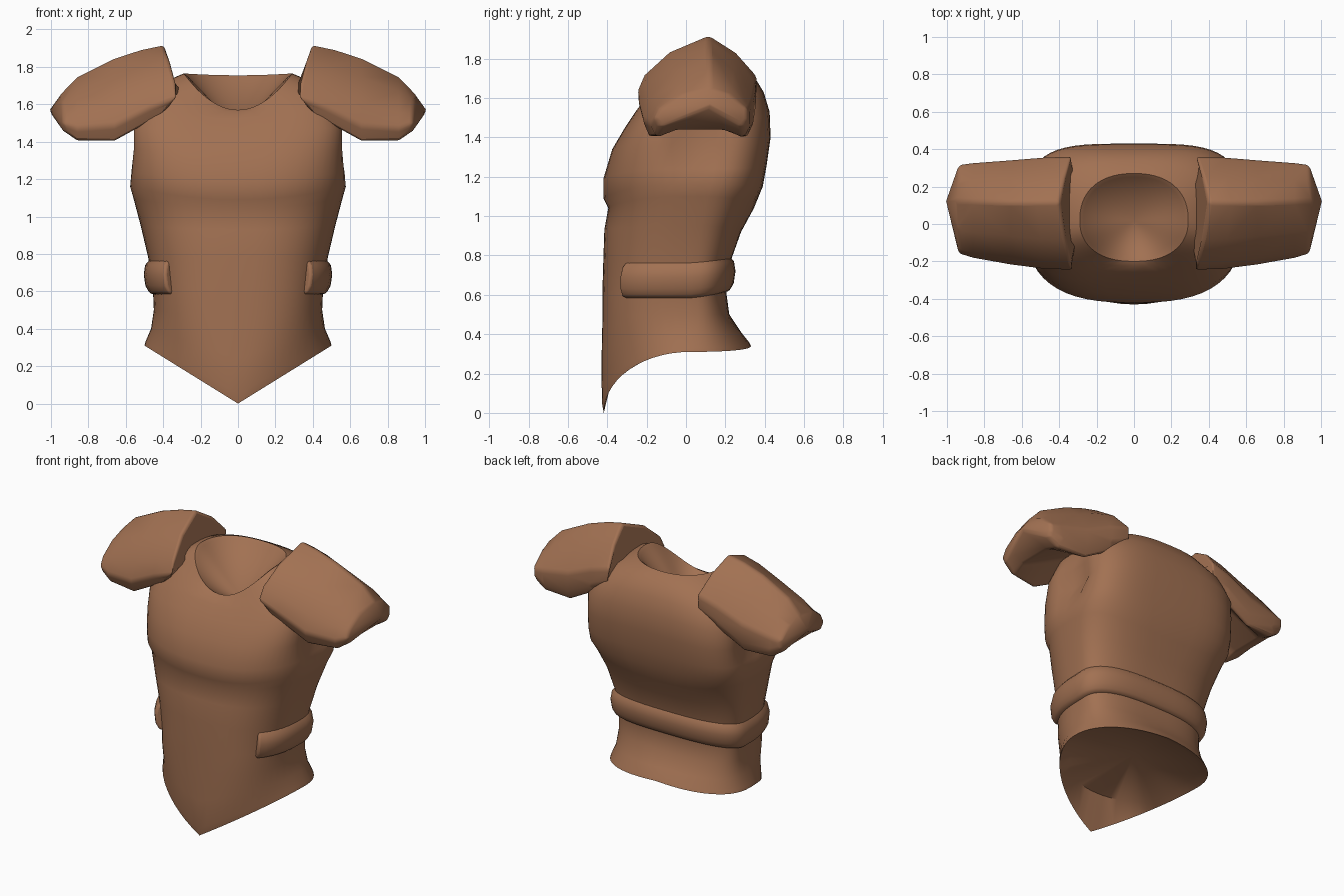
import bpy, bmesh
from math import sin, cos, pi, radians, exp

cube = bpy.data.objects.get("Cube")
if cube:
    bpy.data.objects.remove(cube)

leather = bpy.data.materials.new("brown leather")
leather.use_nodes = True
COLOR = (0.36, 0.165, 0.085, 1)
leather.diffuse_color = COLOR
leather.node_tree.nodes["Principled BSDF"].inputs["Base Color"].default_value = COLOR


def finish(name, bm, angle, bevel=0):
    bmesh.ops.recalc_face_normals(bm, faces=bm.faces)
    mesh = bpy.data.meshes.new(name)
    bm.to_mesh(mesh)
    bm.free()
    mesh.materials.append(leather)
    ob = bpy.data.objects.new(name, mesh)
    bpy.context.collection.objects.link(ob)
    if bevel:
        mod = ob.modifiers.new("soft edges", "BEVEL")
        mod.width, mod.segments, mod.angle_limit = bevel, 3, radians(35)
    bpy.ops.object.select_all(action="DESELECT")
    ob.select_set(True)
    bpy.context.view_layer.objects.active = ob
    bpy.ops.object.shade_smooth_by_angle(angle=radians(angle))


def bridge(bm, a, b, closed=True):
    n = len(a)
    for i in range(n if closed else n - 1):
        j = (i + 1) % n
        bm.faces.new((a[i], a[j], b[j], b[i]))


def section(t, w, front, back, zf, zs, zb, pf=2.6, pb=2.8, rise=2):
    """Point on a rounded body outline; t = 0 is front, pi is back."""
    s, c = sin(t), cos(t)
    k = 2 / (pf if c > 0 else pb)
    x = w * abs(s) ** k * (1 if s > 0 else -1)
    mid = 0.02
    y = mid + abs(c) ** k * ((front if c > 0 else back) - mid)
    end = zf if c > 0 else zb
    return x, y, end + (zs - end) * min(1, abs(x) / w) ** rise


# Body outlines: half width, front y, back y, heights at front, side, back,
# then squareness of front and back, and how the height rises to the side
rings = [
    (0.50, -0.418, 0.33, 0.00, 0.31, 0.34, 2, 2.3, 1),
    (0.495, -0.427, 0.32, 0.05, 0.33, 0.36, 2, 2.3, 1),
    (0.465, -0.43, 0.28, 0.24, 0.40, 0.41, 2.2, 2.4, 1),
    (0.45, -0.425, 0.22, 0.46, 0.50, 0.50),
    (0.455, -0.425, 0.205, 0.61, 0.61, 0.61),
    (0.48, -0.42, 0.23, 0.78, 0.78, 0.78),
    (0.52, -0.415, 0.28, 0.93, 0.95, 0.92, 2.6, 3),
    (0.56, -0.395, 0.345, 1.04, 1.10, 1.04, 2.6, 3.4),
    (0.58, -0.42, 0.39, 1.09, 1.16, 1.15, 2.6, 3.6),
    (0.58, -0.42, 0.41, 1.19, 1.24, 1.26, 2.7, 3.8),
    (0.575, -0.375, 0.43, 1.34, 1.36, 1.40, 3.1, 3.8),
    (0.575, -0.31, 0.425, 1.45, 1.48, 1.53, 3.4, 3.8),
    (0.53, -0.26, 0.395, 1.52, 1.60, 1.63, 3.2, 3.4),
    (0.42, -0.225, 0.34, 1.56, 1.71, 1.72, 2.5, 2.7),
    (0.29, -0.20, 0.27, 1.57, 1.765, 1.755, 2.3, 2.3),
]

# Breastplate shell with neck hollow and hollow hem
COLS = 56
bm = bmesh.new()
loops = []
for ring in rings:
    loop = []
    for i in range(COLS):
        x, y, z = section(2 * pi * i / COLS, *ring)
        # arm openings pressed into the sides
        if abs(x) > 0.3:
            d2 = (y - 0.07) ** 2 + (z - 1.40) ** 2
            x *= 1 - 0.16 * exp(-d2 / 0.018)
        loop.append(bm.verts.new((x, y, z)))
    loops.append(loop)
for a, b in zip(loops, loops[1:]):
    bridge(bm, a, b)


def hollow(rim, centre, inset, lift, floor):
    inner = [bm.verts.new((v.co.x * inset, v.co.y * inset, max(v.co.z + lift, floor)))
             for v in rim]
    bridge(bm, rim, inner)
    tip = bm.verts.new(centre)
    for i in range(COLS):
        bm.faces.new((inner[i], inner[(i + 1) % COLS], tip))


hollow(loops[-1], (0, 0.02, 1.47), 0.93, -0.015, 0)
hollow(loops[0], (0, 0, 0.37), 0.86, 0.02, 0.25)
finish("breastplate", bm, 50)

# Waist belt around the sides and back, open at the front
bm = bmesh.new()
start, steps = 0.8, 36
profile = [(-0.03, 0.585), (0.02, 0.60), (0.035, 0.64), (0.035, 0.70), (0.02, 0.75), (-0.02, 0.79)]
rows = []
for i in range(steps + 1):
    t = start + (2 * pi - 2 * start) * i / steps
    tilt = 0.03 * max(0, -cos(t))
    row = []
    for off, z in profile:
        z += tilt - 0.01
        grow = (z - 0.61) * 0.15
        p = section(t, 0.457 + grow + off, -0.42 - off, 0.20 + grow + off, z, z, z)
        row.append(bm.verts.new(p))
    rows.append(row)
for a, b in zip(rows, rows[1:]):
    bridge(bm, a, b)
bm.faces.new(rows[0])
bm.faces.new(rows[-1])
finish("waist_belt", bm, 60, 0.015)

# Shoulder guard arch: front edge, over the top, back edge
arch = [(-0.86, 0), (-1, 0.2), (-0.87, 0.45), (-0.45, 0.77), (0.2, 1),
        (0.65, 0.76), (1, 0.43), (1, 0.16), (0.88, 0)]
# Stations: x at rim, lean of the top, centre y, half depth, bottom z, top z, hollow
stations = [
    (0.315, 0.085, 0.055, 0.305, 1.56, 1.92, 0.3),
    (0.47, 0.05, 0.055, 0.30, 1.50, 1.895, 0.35),
    (0.66, 0.00, 0.06, 0.28, 1.395, 1.85, 0.32),
    (0.86, 0.00, 0.07, 0.255, 1.40, 1.75, 0.1),
    (0.935, 0.01, 0.075, 0.24, 1.455, 1.66, 0.08),
]


def shoulder_guard(name, side):
    bm = bmesh.new()
    loops = []
    for x, lean, yc, half, low, high, depth in stations:
        outline = arch + [(0.45, depth), (-0.45, depth)]
        loop = []
        for u, v in outline:
            # the inner rim tucks back at its lower corners
            tuck = 0.08 * max(0, 1 - v / 0.2) if x < 0.4 else 0
            loop.append(bm.verts.new((side * (x + lean * v * v + tuck),
                                      yc + half * u, low + (high - low) * v)))
        loops.append(loop)
    for a, b in zip(loops, loops[1:]):
        bridge(bm, a, b)
    bm.faces.new(loops[0])
    # blunt pointed outer end
    end = loops[-1]
    tip = bm.verts.new((side, 0.12, 1.55))
    for i in range(len(end)):
        bm.faces.new((end[i], end[(i + 1) % len(end)], tip))
    finish(name, bm, 60, 0.02)


shoulder_guard("left_shoulder_guard", 1)
shoulder_guard("right_shoulder_guard", -1)
